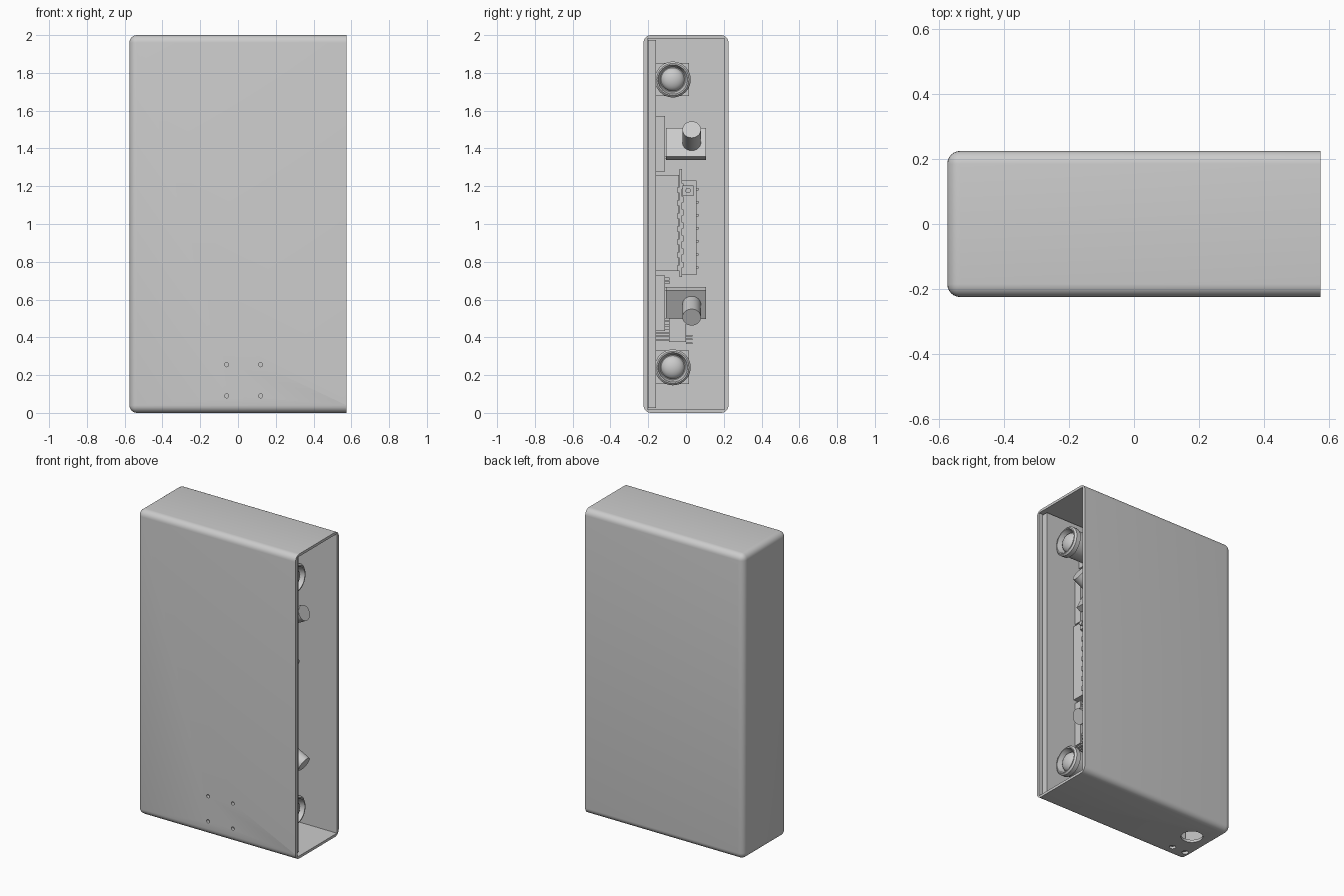
import bpy, bmesh, math
from mathutils import Vector, Matrix

cube = bpy.data.objects.get("Cube")
if cube:
    bpy.data.objects.remove(cube, do_unlink=True)

grey = bpy.data.materials.new("plain_grey")
grey.use_nodes = True
TONE = (0.6, 0.6, 0.6, 1)
grey.diffuse_color = TONE
grey.node_tree.nodes["Principled BSDF"].inputs["Base Color"].default_value = TONE


def finish(name, bm, smooth=False):
    """Turn a bmesh into a named object with the grey material."""
    bmesh.ops.recalc_face_normals(bm, faces=bm.faces)
    mesh = bpy.data.meshes.new(name)
    bm.to_mesh(mesh)
    bm.free()
    mesh.materials.append(grey)
    obj = bpy.data.objects.new(name, mesh)
    bpy.context.collection.objects.link(obj)
    if smooth:
        smooth_shade(obj)
    return obj


def smooth_shade(obj):
    bpy.ops.object.select_all(action="DESELECT")
    obj.select_set(True)
    bpy.context.view_layer.objects.active = obj
    bpy.ops.object.shade_smooth_by_angle(angle=math.radians(35))


def add_box(bm, x, y, z):
    """Box from three (min, max) ranges."""
    size = [b - a for a, b in (x, y, z)]
    mid = [(a + b) / 2 for a, b in (x, y, z)]
    mat = Matrix.Translation(mid) @ Matrix.Diagonal((*size, 1))
    return bmesh.ops.create_cube(bm, size=1, matrix=mat)


def box(name, x, y, z):
    bm = bmesh.new()
    add_box(bm, x, y, z)
    return finish(name, bm)


def rod(name, start, end, radius, sides=32):
    """Cylinder between two points."""
    start, end = Vector(start), Vector(end)
    axis = end - start
    turn = axis.to_track_quat("Z", "Y").to_matrix().to_4x4()
    bm = bmesh.new()
    bmesh.ops.create_cone(bm, cap_ends=True, segments=sides, radius1=radius, radius2=radius,
                          depth=axis.length, matrix=Matrix.Translation((start + end) / 2) @ turn)
    return finish(name, bm, True)


def lathe(name, profile, y, z):
    """Spin (x, radius) points about an axis along x."""
    bm = bmesh.new()
    verts = [bm.verts.new((x, y + r, z)) for x, r in profile]
    edges = [bm.edges.new(pair) for pair in zip(verts, verts[1:])]
    bmesh.ops.spin(bm, geom=verts + edges, cent=(0, y, z), axis=(1, 0, 0),
                   angle=math.tau, steps=40, use_merge=True)
    bmesh.ops.remove_doubles(bm, verts=bm.verts, dist=0.0001)
    return finish(name, bm, True)


def cut(target, cutter):
    mod = target.modifiers.new("cut", "BOOLEAN")
    mod.operation = "DIFFERENCE"
    mod.solver = "EXACT"
    mod.object = cutter
    bpy.context.view_layer.objects.active = target
    bpy.ops.object.modifier_apply(modifier=mod.name)
    bpy.data.objects.remove(cutter, do_unlink=True)


# Rounded case, open on the left end
END = 0.575
bm = bmesh.new()
add_box(bm, (-END, END), (-0.225, 0.225), (0, 2))
rounded = [e for e in bm.edges if not all(v.co.x > 0 for v in e.verts)]
bmesh.ops.bevel(bm, geom=rounded, offset=0.04, segments=6, profile=0.5, affect="EDGES")
case = finish("case", bm)
cut(case, box("cavity", (-0.555, 0.7), (-0.205, 0.205), (0.017, 1.983)))

# Screw holes in the front and cable holes in the base
for x in (-0.06, 0.12):
    for z in (0.09, 0.255):
        cut(case, rod("screw_cutter", (x, -0.3, z), (x, -0.203, z), 0.011, 16))
for x, y, r in ((-0.43, 0.03, 0.066), (-0.42, -0.14, 0.02), (-0.52, -0.14, 0.02)):
    cut(case, rod("cable_cutter", (x, y, -0.1), (x, y, 0.1), r))
smooth_shade(case)

# Inner mounting panel behind the front wall
box("mounting_panel", (-0.54, 0.55), (-0.2, -0.16), (0.025, 1.975))

# Upper and lower lamps, sensors and brackets, mirrored about the middle
MID = 1.003
dome = [(0.44 + 0.04 * math.sin(a), 0.062 * math.cos(a))
        for a in (i * math.pi / 16 for i in range(9))]
lamp = [(0.28, 0), (0.28, 0.085), (0.44, 0.085), (0.44, 0.095), (0.47, 0.095),
        (0.48, 0.085), (0.48, 0.078), (0.44, 0.066)] + dome
TILT = math.radians(27)
for side, label in ((1, "upper"), (-1, "lower")):
    def zr(a, b):
        return tuple(sorted((MID + side * a, MID + side * b)))

    lamp_z = MID + side * 0.762
    lathe(label + "_lamp", lamp, -0.07, lamp_z)
    box(label + "_lamp_block", (0.1, 0.3), (-0.16, 0.016), (lamp_z - 0.088, lamp_z + 0.088))

    tip = Vector((0.46, 0.03, MID + side * 0.497))
    axis = Vector((math.cos(TILT), 0, side * math.sin(TILT)))
    rod(label + "_sensor", tip - axis * 0.2, tip, 0.049)

    # Tilted bracket plate carrying the sensor
    bm = bmesh.new()
    add_box(bm, (-0.04, 0), (-0.105, 0.105), (-0.085, 0.085))
    base = tip - axis * 0.15
    bmesh.ops.transform(bm, verts=bm.verts, matrix=Matrix.Translation(
        (base.x, 0, MID + side * 0.43)) @ Matrix.Rotation(-side * TILT, 4, "Y"))
    finish(label + "_bracket_plate", bm)
    box(label + "_bracket_foot", (0.1, 0.33), (-0.16, -0.11), zr(0.275, 0.57))
    box(label + "_bracket_arm", (0.1, 0.31), (-0.11, 0.105), zr(0.34, 0.355))

# Central circuit board on its support, with header block and pins
box("board_support", (-0.2, 0.34), (-0.16, -0.037), (0.75, 1.26))
box("circuit_board", (-0.25, 0.37), (-0.035, -0.022), (0.72, 1.29))
box("header_block", (-0.2, 0.36), (-0.022, 0.055), (0.73, 1.23))
bm = bmesh.new()
for i in range(7):
    z = 0.77 + i * 0.069
    add_box(bm, (0.3, 0.35), (0.05, 0.065), (z - 0.006, z + 0.006))
    add_box(bm, (0.3, 0.375), (-0.045, -0.03), (z - 0.02, z + 0.012))
    add_box(bm, (0.34, 0.37), (-0.022, -0.012), (z, z + 0.03))
finish("board_pins", bm)
box("push_button", (0.36, 0.41), (-0.018, 0.04), (1.148, 1.205))
rod("button_cap", (0.41, 0.011, 1.177), (0.43, 0.011, 1.177), 0.014, 20)

# Small lower connector with terminal pins
box("lower_connector", (0.1, 0.33), (-0.09, 0.0), (0.375, 0.5))
bm = bmesh.new()
for z in (0.385, 0.405, 0.425):
    add_box(bm, (0.2, 0.32), (-0.16, -0.09), (z - 0.004, z + 0.004))
    add_box(bm, (0.2, 0.32), (0.0, 0.035), (z - 0.02, z - 0.012))
for z in (0.45, 0.475, 0.495, 0.69, 0.71):
    add_box(bm, (0.2, 0.32), (-0.11, -0.088), (z - 0.008, z + 0.008))
finish("connector_pins", bm)
